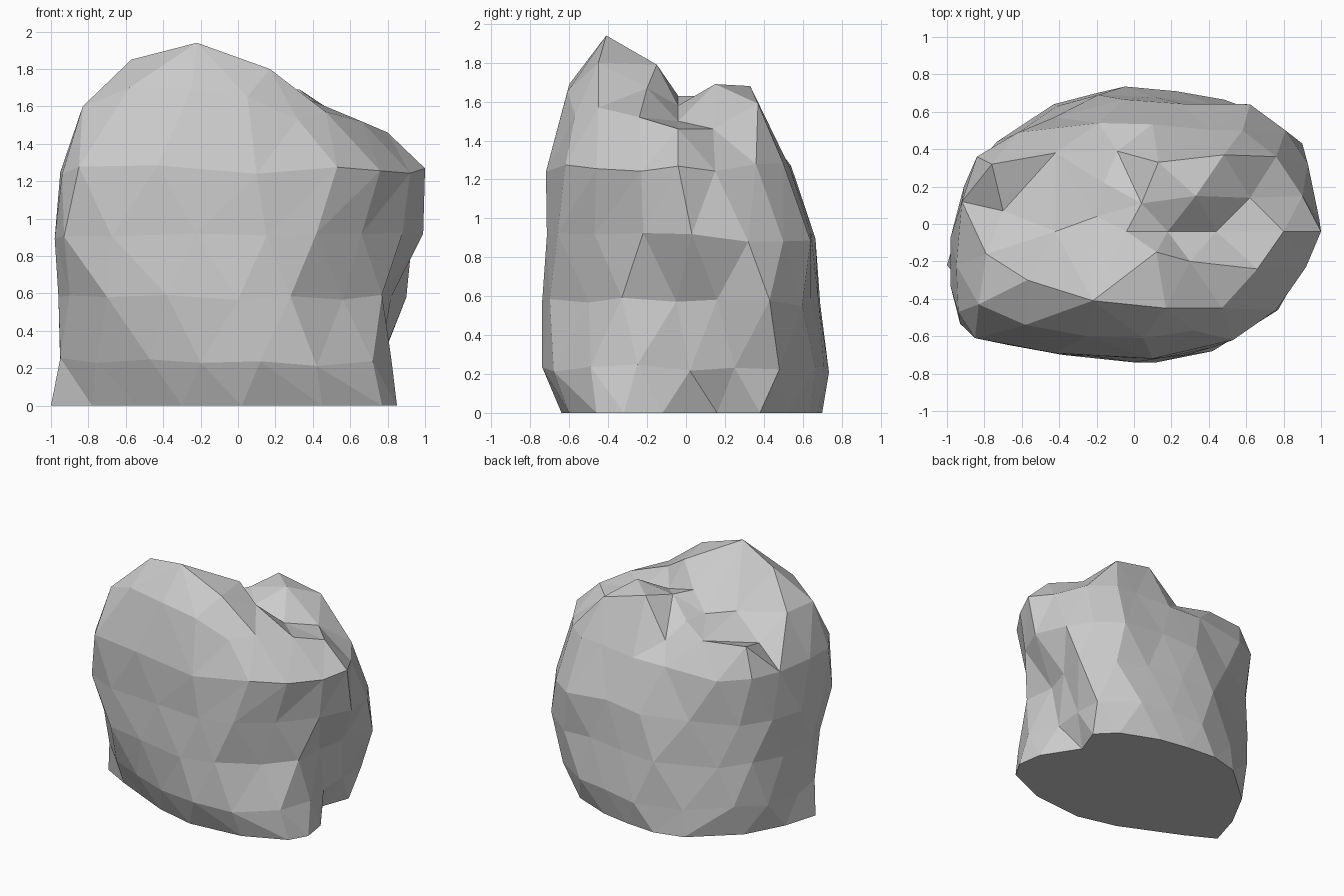
import bpy, bmesh, random
from mathutils import Vector
from mathutils.geometry import delaunay_2d_cdt

random.seed(3)

# Plan outline of the boulder, counter-clockwise from the right
OUTLINE = [(1, 0), (.92, .25), (.88, .43), (.67, .64), (.4, .69), (.1, .73),
           (-.2, .74), (-.65, .52), (-.86, .36), (-.96, .08), (-1, -.22),
           (-.96, -.46), (-.9, -.62), (-.45, -.69), (0, -.74), (.3, -.71),
           (.57, -.6), (.8, -.42)]
# Underside outline, resting on the ground
BASE = [(.82, -.12), (.64, .16), (.72, .38), (.58, .52), (.28, .64), (.05, .68),
        (-.2, .7), (-.43, .64), (-.76, .35), (-.92, .05), (-1, -.22),
        (-.78, -.34), (-.54, -.45), (-.3, -.56), (.02, -.64), (.45, -.6),
        (.77, -.46), (.85, -.32)]
# Height, then left, right, front and back reach
LEVELS = [(0, 1, 1, .74, .74), (.23, .97, .9, .76, .74),
          (.57, .96, 1, .74, .69), (.9, 1, 1.02, .73, .67),
          (1.26, .95, 1, .74, .54)]
# Foot and cleft at the front right, chamfer at the front left
LOW = {10: (-.95, -.28), 11: (-.76, -.46), 12: (-.47, -.61), 13: (-.2, -.69),
       14: (.12, -.74), 15: (.42, -.68), 16: (.72, -.49), 17: (.82, -.25),
       0: (.75, .02), 1: (.76, .25), 2: (.76, .48)}
LEDGE = {11: (-.9, -.42), 12: (-.7, -.62), 13: (-.38, -.7), 15: (.28, -.7),
         16: (.56, -.5), 17: (.77, -.33), 0: (.76, -.05), 1: (.82, .16), 2: (.9, .43)}
FLANK = {15: (.42, -.66), 16: (.66, -.47), 17: (.88, -.22), 0: (.99, .03),
         1: (.93, .32), 2: (.81, .5), 3: (.62, .64)}
SHOULDER = {0: (1, -.04), 1: (.9, .15), 2: (.76, .36), 3: (.58, .5),
            7: (-.62, .49), 8: (-.84, .36), 9: (-.92, .12), 11: (-.94, -.47),
            12: (-.85, -.61), 14: (.1, -.72), 15: (.53, -.62),
            16: (.76, -.46), 17: (.92, -.23)}
SHAPED = [{}, LOW, LEDGE, FLANK, SHOULDER]
# Crest of the tall front lump, the pit behind it and the low back lump
FRONT_CREST = [(-.83, -.43, 1.6), (-.57, -.3, 1.85), (-.22, -.41, 1.94),
               (.17, -.45, 1.8), (.47, -.45, 1.57), (.66, -.24, 1.52),
               (.8, -.04, 1.46), (-.58, -.54, 1.7), (-.25, -.6, 1.69),
               (.05, -.61, 1.65), (.32, -.57, 1.53)]
SADDLE = [(-.79, -.16, 1.6), (-.7, .07, 1.42), (-.42, -.04, 1.56),
          (-.2, .04, 1.51), (.12, -.15, 1.79), (.3, -.2, 1.67),
          (-.04, -.04, 1.63), (.18, -.04, 1.58), (.44, -.04, 1.5),
          (.62, .14, 1.46)]
BACK_CREST = [(.04, .11, 1.63), (.33, .15, 1.69), (.48, .37, 1.59),
              (.13, .33, 1.68), (-.16, .22, 1.51), (-.42, .38, 1.48),
              (-.09, .39, 1.4), (-.76, .32, 1.5)]

bm = bmesh.new()
n = len(OUTLINE)
rings = []
for k, (z, left, right, front, back) in enumerate(LEVELS):
    ring = []
    plan = OUTLINE if k else BASE
    for i in range(n):
        x, y = plan[i]
        if k % 2:  # stagger every other level by half a step
            x2, y2 = plan[(i + 1) % n]
            x, y = (x + x2) / 2, (y + y2) / 2
        x *= right if x > 0 else left
        y *= (back if y > 0 else front) / .74
        x, y = SHAPED[k].get(i, (x, y))
        dz = random.uniform(-.025, .025) if k else 0
        ring.append(bm.verts.new((x, y, z + dz)))
    rings.append(ring)

# Side walls
for k in range(len(rings) - 1):
    a, b = rings[k], rings[k + 1]
    for i in range(n):
        j = (i + 1) % n
        if k % 2 == 0:
            bm.faces.new((a[i], a[j], b[i]))
            bm.faces.new((a[j], b[j], b[i]))
        else:
            bm.faces.new((a[i], b[j], b[i]))
            bm.faces.new((a[i], a[j], b[j]))
bm.faces.new(rings[0][::-1])

# Lumpy top
top = rings[-1] + [bm.verts.new(p) for p in FRONT_CREST + SADDLE + BACK_CREST]
flat = [Vector(v.co.xy) for v in top]
_, _, faces, orig, _, _ = delaunay_2d_cdt(flat, [], [list(range(n))], 1, 1e-5)
for f in faces:
    bm.faces.new([top[orig[i][0]] for i in f])

bmesh.ops.recalc_face_normals(bm, faces=bm.faces)
mesh = bpy.data.meshes.new("boulder")
bm.to_mesh(mesh)
bm.free()

stone = bpy.data.materials.new("grey stone")
stone.diffuse_color = (.6, .6, .6, 1)
mesh.materials.append(stone)
bpy.context.collection.objects.link(bpy.data.objects.new("boulder", mesh))
